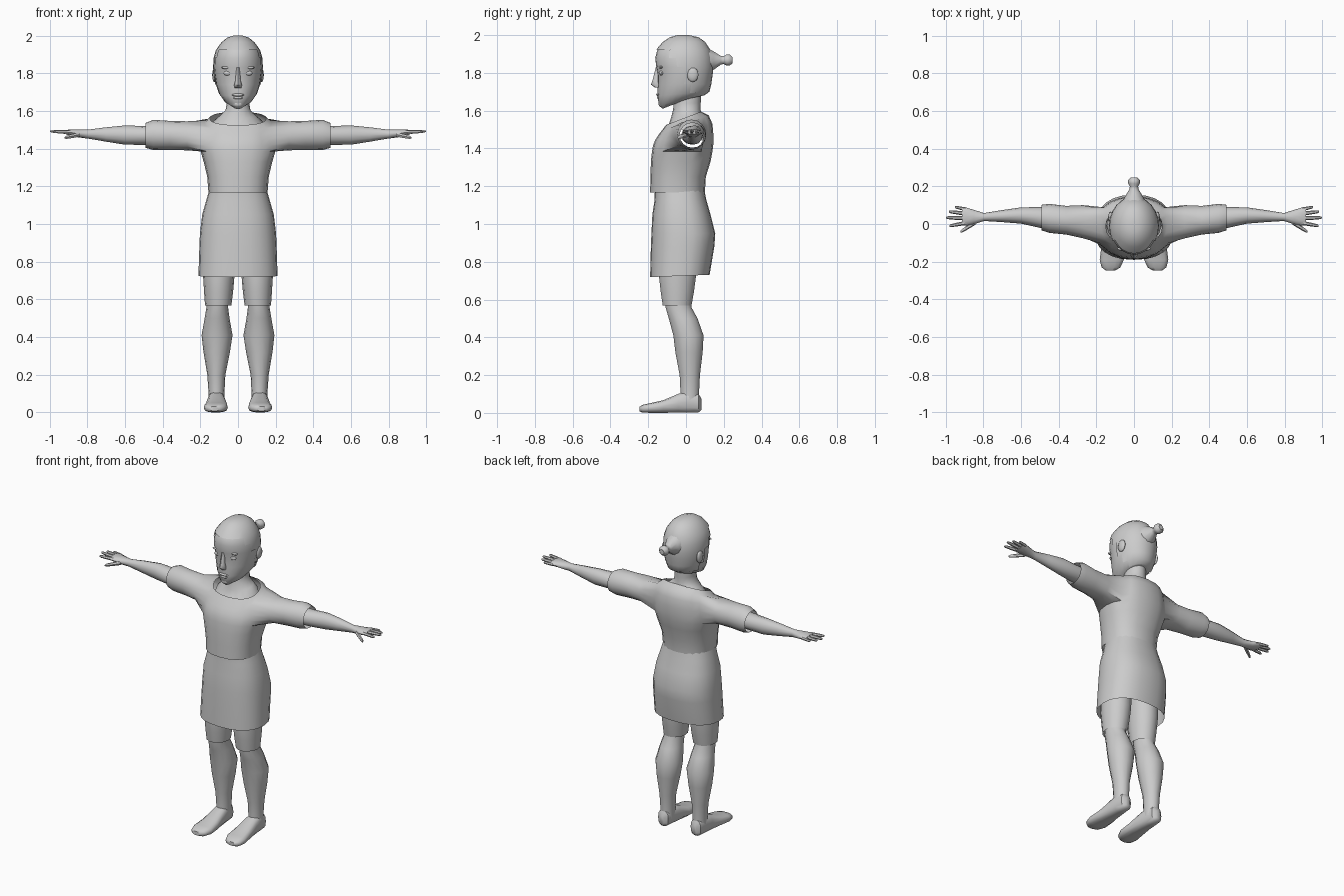
import bpy, bmesh, math

AX = {'x': lambda a, u, v: (a, u, v), 'y': lambda a, u, v: (u, a, v), 'z': lambda a, u, v: (u, v, a)}


def add_ring(bm, axis, n, p, pos, cu, cv, ru, rv, tilt=0):
    """One super-elliptic cross-section; tilt raises the +v side along the axis."""
    out = []
    for i in range(n):
        a = 2 * math.pi * i / n
        c, s = [math.copysign(abs(t) ** p, t) if abs(t) > 1e-6 else 0 for t in (math.cos(a), math.sin(a))]
        out.append(bm.verts.new(AX[axis](pos + tilt * s, cu + ru * c, cv + rv * s)))
    return out


def skin(bm, rings, skip=()):
    for r in range(len(rings) - 1):
        n = len(rings[r])
        for i in range(n):
            if (r, i) not in skip:
                j = (i + 1) % n
                bm.faces.new((rings[r][i], rings[r][j], rings[r + 1][j], rings[r + 1][i]))


def finish(bm, name, mirror=False):
    bmesh.ops.recalc_face_normals(bm, faces=bm.faces)
    me = bpy.data.meshes.new(name)
    bm.to_mesh(me)
    bm.free()
    ob = bpy.data.objects.new(name, me)
    bpy.context.collection.objects.link(ob)
    if mirror:
        ob.modifiers.new("mirror", 'MIRROR').use_clip = False
    return ob


def loft(name, axis, rows, n=16, p=1.0, caps=(True, True), mirror=False, keep=None):
    bm = bmesh.new()
    rings = [add_ring(bm, axis, n, p, *r) for r in rows]
    skin(bm, rings)
    for k, on in zip((0, -1), caps):
        if on:
            bm.faces.new(rings[k])
    if keep:
        bmesh.ops.recalc_face_normals(bm, faces=bm.faces)
        drop = [f for f in bm.faces if not keep(f.calc_center_median())]
        bmesh.ops.delete(bm, geom=drop, context='FACES')
    return finish(bm, name, mirror)


def fb(rows):
    """(z, front y, back y, half width, tilt) -> loft rows"""
    return [(z, 0, (f + b) / 2, rx, (b - f) / 2, t) for z, f, b, rx, t in rows]


def blob(name, loc, size, mirror=False, seg=12):
    bm = bmesh.new()
    bmesh.ops.create_uvsphere(bm, u_segments=seg, v_segments=8, radius=1)
    for v in bm.verts:
        v.co = [c * s + l for c, s, l in zip(v.co, size, loc)]
    return finish(bm, name, mirror)


# Shirt: torso with arm holes bridged to the sleeves
bm = bmesh.new()
torso = fb([(1.168, -.19, .10, .157, 0), (1.25, -.188, .105, .163, 0), (1.33, -.186, .13, .182, 0),
            (1.385, -.18, .14, .198, 0), (1.42, -.175, .145, .2, .005), (1.46, -.163, .145, .195, .015),
            (1.5, -.147, .14, .187, .03), (1.535, -.128, .12, .178, .04), (1.56, -.105, .08, .15, .035)])
rings = [add_ring(bm, 'z', 20, .85, *r) for r in torso]
skip = {(r, (c + k) % 20) for r in range(3, 7) for c in (0, 10) for k in range(-2, 2)}
skin(bm, rings, skip)
path = [(5, 2), (6, 2), (7, 2), (7, 1), (7, 0), (7, -1), (7, -2), (6, -2), (5, -2), (4, -2),
        (3, -2), (3, -1), (3, 0), (3, 1), (3, 2), (4, 2)]
for side in (1, -1):
    hole = [rings[r][k % 20 if side > 0 else 10 - k] for r, k in path]
    sleeve = [add_ring(bm, 'x', 16, 1, side * x, *r) for x, *r in
              [(.27, .012, 1.468, .088, .077), (.36, .02, 1.47, .076, .077),
               (.45, .03, 1.473, .077, .08), (.49, .034, 1.47, .068, .066)]]
    skin(bm, [hole] + sleeve)
finish(bm, "shirt")

# Skirt
loft("skirt", 'z', fb([(1.19, -.165, .095, .15, 0), (1.13, -.166, .107, .167, 0), (1.05, -.178, .13, .19, 0),
                       (.95, -.183, .155, .202, 0), (.88, -.186, .15, .205, 0), (.725, -.19, .125, .21, .006)]),
     24, .85, (False, False))

# Shorts, legs and feet
loft("shorts_leg", 'z', [(.9, .1, -.04, .09, .1), (.72, .102, -.045, .083, .1), (.64, .103, -.046, .077, .09),
                         (.568, .105, -.047, .07, .078)], 14, 1, (False, False), True)
loft("leg", 'z', [(.66, .108, -.045, .06, .07), (.56, .11, -.04, .057, .07), (.5, .111, -.015, .066, .078),
                  (.41, .111, .013, .082, .082), (.32, .113, .016, .07, .074), (.2, .115, .02, .048, .055),
                  (.1, .114, .02, .042, .05), (.05, .115, .02, .042, .05)], 14, 1, (False, False), True)
loft("foot", 'y', [(.083, .116, .045, .015, .028), (.067, .116, .052, .036, .05), (.01, .116, .058, .043, .058),
                   (-.04, .115, .051, .048, .051), (-.12, .115, .034, .058, .034), (-.19, .118, .026, .064, .026),
                   (-.23, .122, .022, .05, .021), (-.246, .124, .02, .026, .012)], 14, .75, mirror=True)

# Forearm and palm
loft("arm", 'x', [(.42, .03, 1.47, .055, .05), (.5, .035, 1.47, .055, .05), (.6, .045, 1.472, .043, .051),
                  (.7, .042, 1.475, .032, .038), (.795, .037, 1.477, .021, .024), (.85, .037, 1.481, .038, .021),
                  (.895, .04, 1.486, .049, .016), (.912, .041, 1.487, .047, .011)], 12, mirror=True)

# Fingers and thumb
for name, x0, y0, z0, x1, y1, z1, r in [
        ("little_finger", .89, .078, 1.485, .95, .09, 1.487, .009),
        ("ring_finger", .895, .055, 1.487, .982, .066, 1.49, .01),
        ("middle_finger", .895, .03, 1.488, .997, .034, 1.492, .01),
        ("index_finger", .89, .006, 1.487, .98, -.01, 1.49, .01),
        ("thumb", .84, .01, 1.475, .92, -.041, 1.458, .012)]:
    rows = [(x0 + (x1 - x0) * t, y0 + (y1 - y0) * t, z0 + (z1 - z0) * t, r * s, r * s)
            for t, s in ((0, 1.1), (.5, 1), (.9, .8), (1, .4))]
    loft(name, 'x', rows, 6, mirror=True)

# Neck and shoulders
loft("neck", 'z', fb([(1.5, -.115, .1, .145, 0), (1.54, -.098, .085, .135, .03), (1.575, -.08, .08, .095, .015),
                      (1.605, -.068, .077, .066, 0), (1.64, -.066, .078, .06, 0), (1.72, -.06, .08, .058, 0)]),
     16, 1, (False, False))

# Head and hair shell
head = [(1.64, -.125, .03, .035, .03), (1.655, -.144, .09, .073, .026), (1.69, -.151, .118, .1, .01),
        (1.74, -.149, .128, .116, 0), (1.79, -.15, .135, .123, 0), (1.83, -.157, .14, .127, 0),
        (1.88, -.163, .136, .125, 0), (1.92, -.152, .122, .112, 0), (1.96, -.118, .095, .083, 0),
        (1.985, -.08, .06, .052, 0), (1.996, -.04, .01, .018, 0)]
loft("head", 'z', fb(head), 24)
hair = [(z + .004 * (z > 1.9), f - .005, b + .006, rx + .005, t) for z, f, b, rx, t in head[1:]]
loft("hair", 'z', fb(hair), 24, 1, (False, True), False,
     lambda c: c.z > 1.925 or c.y > -.075 + (1.9 - c.z) * .55)

# Hair bun
loft("bun", 'y', [(.09, 0, 1.865, .075, .08), (.145, 0, 1.865, .048, .052), (.185, 0, 1.867, .024, .024),
                  (.2, 0, 1.868, .022, .022), (.215, 0, 1.868, .031, .031), (.232, 0, 1.868, .031, .031),
                  (.247, 0, 1.868, .016, .016)], 10)

# Face
loft("nose", 'z', [(1.83, 0, -.148, .009, .012), (1.76, 0, -.155, .014, .022), (1.738, 0, -.157, .021, .029),
                   (1.722, 0, -.15, .018, .014)], 8)
blob("eye", (.052, -.129, 1.8), (.025, .013, .014), True)
blob("brow", (.055, -.131, 1.83), (.034, .012, .008), True)
blob("upper_lip", (0, -.146, 1.685), (.032, .012, .008))
blob("lower_lip", (0, -.143, 1.67), (.026, .012, .008))
blob("chin", (0, -.128, 1.637), (.03, .018, .02))
blob("ear", (.124, .036, 1.79), (.013, .03, .038), True)

# Smooth shading with sharp hems
for ob in bpy.context.collection.objects:
    ob.select_set(True)
    bpy.context.view_layer.objects.active = ob
bpy.ops.object.shade_smooth_by_angle(angle=math.radians(45))
